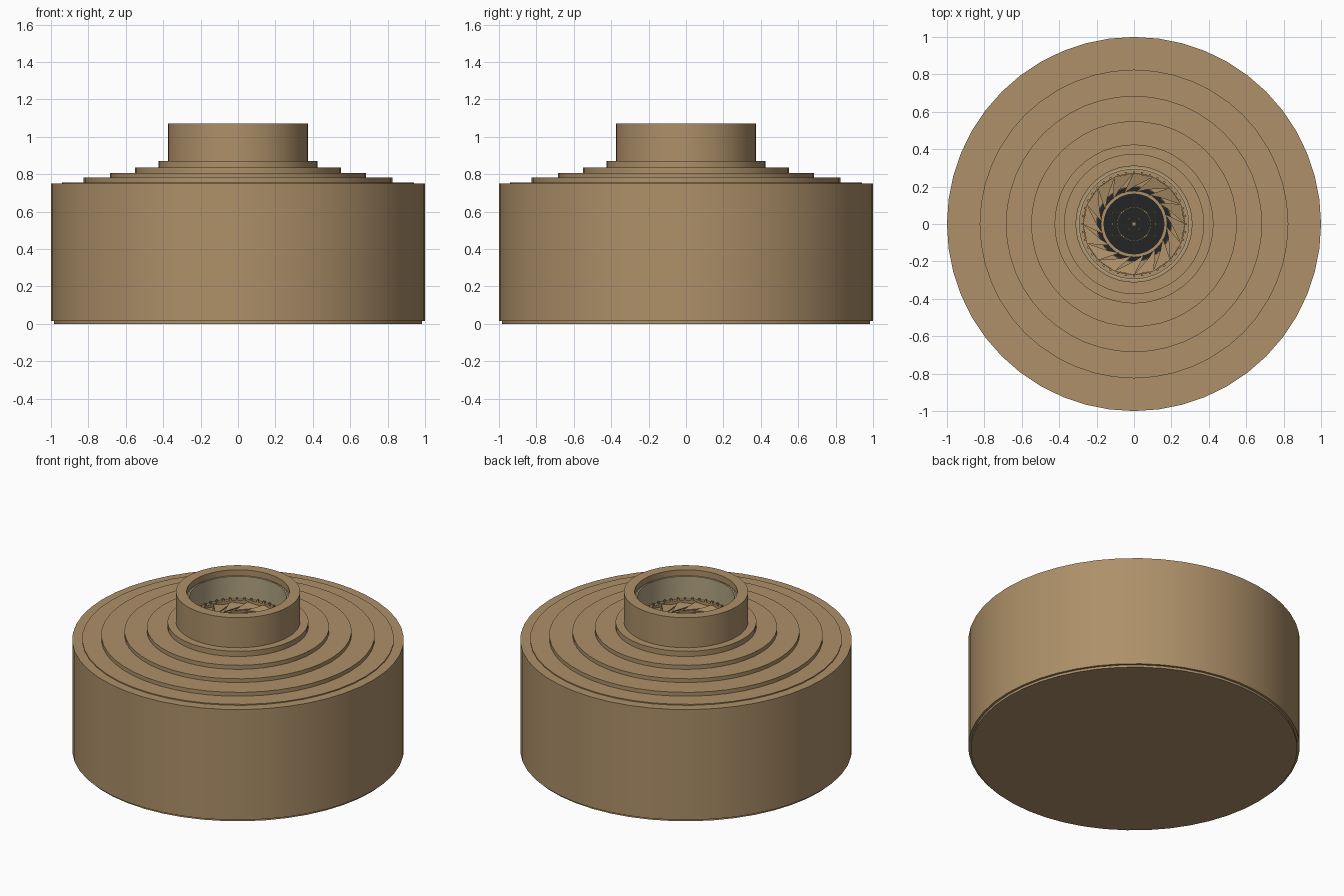
import bpy, bmesh
from math import cos, sin, pi, radians
from mathutils import Matrix, Vector

cube = bpy.data.objects.get("Cube")
if cube:
    bpy.data.objects.remove(cube, do_unlink=True)


def material(name, rgb):
    m = bpy.data.materials.new(name)
    m.use_nodes = True
    m.diffuse_color = (*rgb, 1)
    m.node_tree.nodes["Principled BSDF"].inputs["Base Color"].default_value = (*rgb, 1)
    return m


tan = material("tan metal", (0.42, 0.28, 0.14))
beige = material("grey beige lining", (0.46, 0.38, 0.23))
dark = material("dark core", (0.017, 0.018, 0.02))


def finish(name, bm, mat, smooth=True):
    bmesh.ops.recalc_face_normals(bm, faces=bm.faces)
    mesh = bpy.data.meshes.new(name)
    bm.to_mesh(mesh)
    bm.free()
    mesh.materials.append(mat)
    ob = bpy.data.objects.new(name, mesh)
    bpy.context.collection.objects.link(ob)
    if smooth:
        bpy.ops.object.select_all(action="DESELECT")
        ob.select_set(True)
        bpy.context.view_layer.objects.active = ob
        bpy.ops.object.shade_smooth_by_angle(angle=radians(30))
    return ob


def lathe(name, profile, mat, sides=48, closed=False):
    """Spin a list of (radius, height) points around z."""
    bm = bmesh.new()
    verts = [bm.verts.new((r, 0, z)) for r, z in profile]
    pairs = list(zip(verts, verts[1:])) + ([(verts[-1], verts[0])] if closed else [])
    edges = [bm.edges.new(p) for p in pairs]
    bmesh.ops.spin(bm, geom=verts + edges, axis=(0, 0, 1), cent=(0, 0, 0),
                   angle=2 * pi, steps=sides, use_duplicate=False)
    bmesh.ops.remove_doubles(bm, verts=bm.verts, dist=1e-4)
    return finish(name, bm, mat)


def ring(name, inner, outer, low, high, mat):
    return lathe(name, [(inner, low), (outer, low), (outer, high), (inner, high)], mat, closed=True)


def add_box(bm, centre, size, turn=0.0):
    m = (Matrix.Rotation(turn, 4, "Z") @ Matrix.Translation(centre)
         @ Matrix.Diagonal((*size, 1)))
    bmesh.ops.create_cube(bm, size=1, matrix=m)


# Drum, stepped roof and collar, down into the well
steps = [(0.94, 0.757), (0.825, 0.783), (0.685, 0.808), (0.55, 0.835), (0.425, 0.87), (0.375, 1.07)]
body = [(0, 0), (0.985, 0), (0.985, 0.015), (1, 0.015), (1, 0.75)]
level = 0.75
for radius, top in steps:
    body += [(radius, level), (radius, top)]
    level = top
body += [(0.31, 1.07), (0.31, 1.03), (0.3, 1.03), (0.3, 0.85), (0.2, 0.85), (0.2, 0.8), (0, 0.8)]
lathe("stepped_body", body, tan)

# Well lining and floor rings
ring("well_lining", 0.292, 0.302, 0.87, 1.035, beige)
ring("well_floor_ring", 0.27, 0.3, 0.84, 0.885, tan)
lathe("core_disc", [(0.199, 0.805), (0, 0.805)], dark)
ring("core_outer_ring", 0.16, 0.178, 0.8, 0.85, tan)
ring("core_inner_ring", 0.086, 0.092, 0.8, 0.815, tan)
ring("core_centre_ring", 0.036, 0.041, 0.8, 0.82, tan)

# Small teeth around the floor ring
bm = bmesh.new()
for i in range(40):
    add_box(bm, (0.274, 0, 0.885), (0.012, 0.012, 0.03), 2 * pi * i / 40)
finish("floor_teeth", bm, tan, smooth=False)

# Swept iris blades, each lifting over the next
bm = bmesh.new()
for i in range(16):
    a = 2 * pi * i / 16
    outline = [(0.272, 0, 0.855), (0.272, 0.4, 0.87), (0.172, 0.72, 0.86), (0.197, 0.42, 0.855)]
    lower = [bm.verts.new((r * cos(a + t), r * sin(a + t), z)) for r, t, z in outline]
    face = bm.faces.new(lower)
    made = bmesh.ops.extrude_face_region(bm, geom=[face])["geom"]
    bmesh.ops.translate(bm, vec=Vector((0, 0, 0.006)),
                        verts=[g for g in made if isinstance(g, bmesh.types.BMVert)])
finish("iris_blades", bm, tan, smooth=False)

# Rectangular frame, spokes and pin in the core
bm = bmesh.new()
for s in (-1, 1):
    add_box(bm, (0, s * 0.063, 0.809), (0.234, 0.005, 0.01))
    add_box(bm, (s * 0.115, 0, 0.809), (0.005, 0.13, 0.01))
for i in range(4):
    add_box(bm, (0.127, 0, 0.808), (0.07, 0.006, 0.012), pi * i / 2)
add_box(bm, (0, 0, 0.812), (0.022, 0.022, 0.02))
finish("core_frame", bm, tan, smooth=False)
